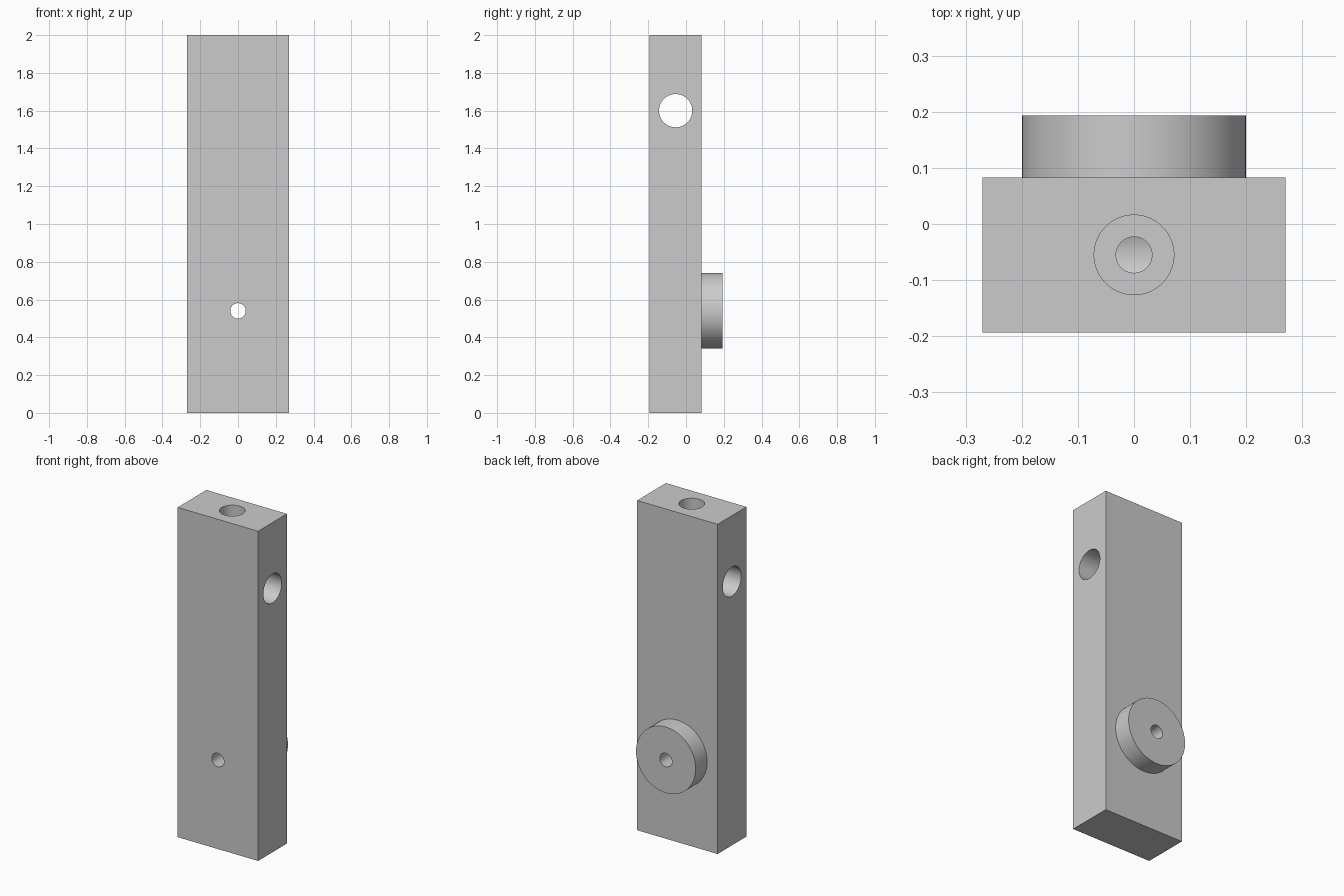
import bpy
from math import pi, radians
from mathutils import Vector

cube = bpy.data.objects.get("Cube")
if cube:
    bpy.data.objects.remove(cube, do_unlink=True)

HALF_W, HEIGHT = 0.27, 2.0
FRONT, BACK, BOSS_BACK = -0.193, 0.083, 0.193
MID_Y = (FRONT + BACK) / 2
PIN_Z, CROSS_Z = 0.54, 1.6
ROTATIONS = {"x": (0, pi / 2, 0), "y": (pi / 2, 0, 0), "z": (0, 0, 0)}

grey = bpy.data.materials.new("plain grey")
grey.use_nodes = True
grey.diffuse_color = (0.6, 0.6, 0.6, 1)
grey.node_tree.nodes["Principled BSDF"].inputs["Base Color"].default_value = grey.diffuse_color


def cylinder(name, radius, start, end, axis):
    """Cylinder running along one axis between two points."""
    a, b = Vector(start), Vector(end)
    bpy.ops.mesh.primitive_cylinder_add(vertices=96, radius=radius, depth=(b - a).length,
                                        location=(a + b) / 2, rotation=ROTATIONS[axis])
    obj = bpy.context.object
    obj.name = name
    return obj


def drill(target, radius, start, end, axis):
    """Cut a round hole and discard the cutter."""
    cutter = cylinder("drill_cutter", radius, start, end, axis)
    cutter.hide_render = True
    mod = target.modifiers.new("hole", "BOOLEAN")
    mod.operation, mod.solver, mod.object = "DIFFERENCE", "EXACT", cutter
    activate(target)
    bpy.ops.object.modifier_apply(modifier=mod.name)
    bpy.data.objects.remove(cutter, do_unlink=True)


def activate(obj):
    bpy.ops.object.select_all(action="DESELECT")
    obj.select_set(True)
    bpy.context.view_layer.objects.active = obj


# Rectangular bar
bpy.ops.mesh.primitive_cube_add(size=1, location=(0, MID_Y, HEIGHT / 2))
bar = bpy.context.object
bar.name = "bar"
bar.scale = (2 * HALF_W, BACK - FRONT, HEIGHT)
bpy.ops.object.transform_apply(location=True, rotation=True, scale=True)

# Round boss on the back
boss = cylinder("round_boss", 0.2, (0, BACK, PIN_Z), (0, BOSS_BACK, PIN_Z), "y")

# Pin hole through bar and boss
for part in (bar, boss):
    drill(part, 0.041, (0, -0.5, PIN_Z), (0, 0.5, PIN_Z), "y")

# Wide cross hole, then stepped hole from the top down into it
drill(bar, 0.088, (-0.5, MID_Y, CROSS_Z), (0.5, MID_Y, CROSS_Z), "x")
drill(bar, 0.071, (0, MID_Y, 1.8), (0, MID_Y, 2.1), "z")
drill(bar, 0.032, (0, MID_Y, CROSS_Z), (0, MID_Y, 1.9), "z")

for part in (bar, boss):
    part.data.materials.clear()
    part.data.materials.append(grey)
    activate(part)
    bpy.ops.object.shade_smooth_by_angle(angle=radians(30))
